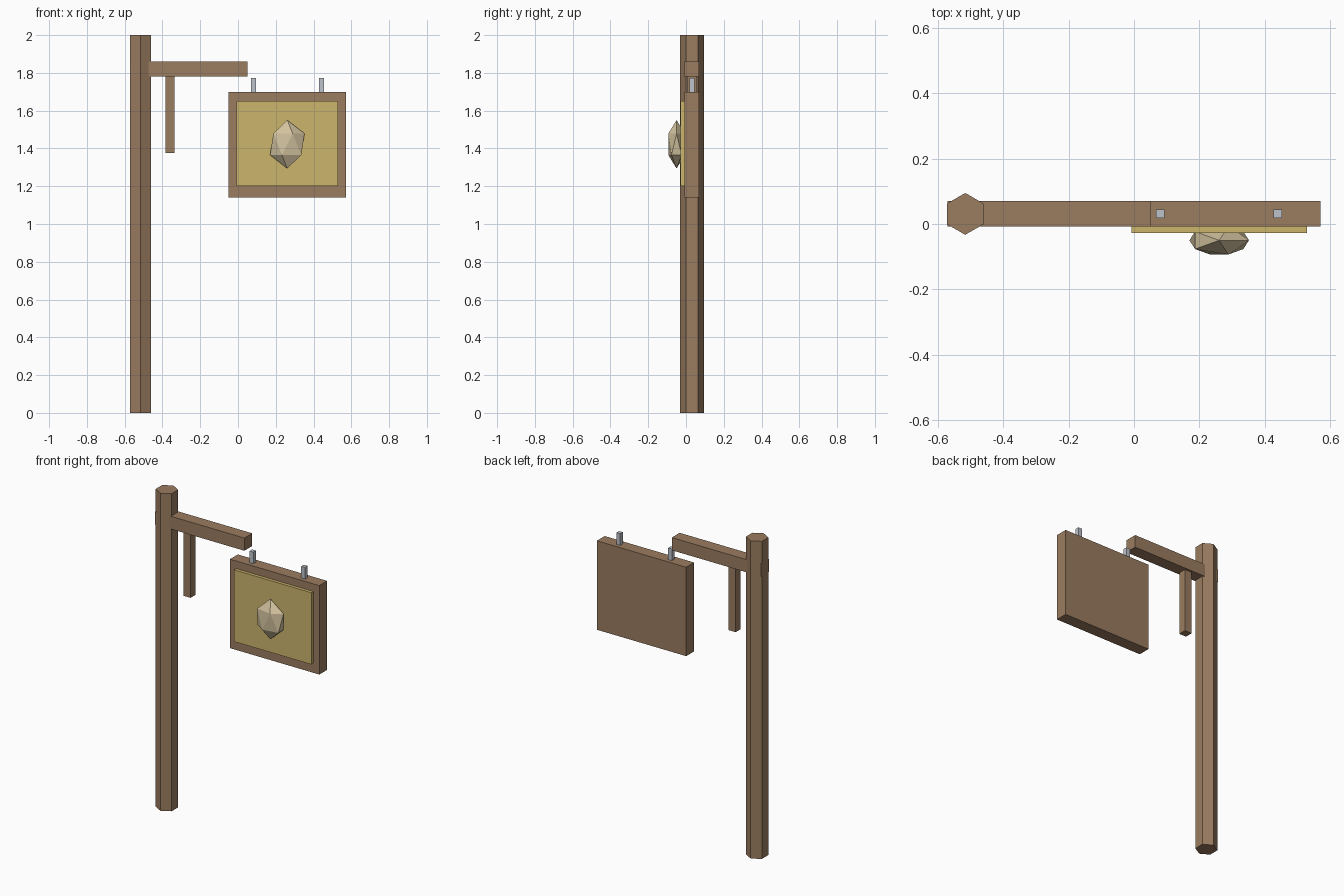
import bpy
import bmesh
from mathutils import Matrix, Vector

cube = bpy.data.objects.get("Cube")
if cube:
    bpy.data.objects.remove(cube, do_unlink=True)


def make_material(name, rgb):
    """Flat material from display values 0-255, stored as linear."""
    color = [((c / 255 + 0.055) / 1.055) ** 2.4 for c in rgb] + [1]
    mat = bpy.data.materials.new(name)
    mat.use_nodes = True
    mat.diffuse_color = color
    bsdf = mat.node_tree.nodes["Principled BSDF"]
    bsdf.inputs["Base Color"].default_value = color
    bsdf.inputs["Roughness"].default_value = 0.9
    return mat


wood = make_material("brown wood", (154, 124, 96))
gold = make_material("yellow paint", (203, 181, 108))
stone = make_material("pale stone", (210, 194, 158))
metal = make_material("grey metal", (190, 195, 203))


def finish(name, bm, mat):
    mesh = bpy.data.meshes.new(name)
    bm.to_mesh(mesh)
    bm.free()
    mesh.materials.append(mat)
    obj = bpy.data.objects.new(name, mesh)
    bpy.context.collection.objects.link(obj)


def box(name, low, high, mat):
    """Box between two opposite corners."""
    low, high = Vector(low), Vector(high)
    bm = bmesh.new()
    bmesh.ops.create_cube(bm, size=1)
    bmesh.ops.scale(bm, vec=high - low, verts=bm.verts)
    bmesh.ops.translate(bm, vec=(low + high) / 2, verts=bm.verts)
    finish(name, bm, mat)


MID = 0.031            # shared centre plane of the woodwork
HALF = 0.039           # half thickness of beam and board
POST_X = -0.517

# Six-sided post
bm = bmesh.new()
bmesh.ops.create_cone(bm, cap_ends=True, segments=6, radius1=0.064,
                      radius2=0.064, depth=2,
                      matrix=Matrix.Translation((POST_X, MID, 1)))
finish("post", bm, wood)

# Beam through the post, and the short upright hanging under it
box("beam", (-0.572, MID - HALF, 1.78), (0.05, MID + HALF, 1.86), wood)
box("brace", (-0.385, MID - 0.025, 1.375), (-0.335, MID + 0.025, 1.78), wood)

# Sign board with its painted panel
box("sign_board", (-0.05, MID - HALF, 1.14), (0.572, MID + HALF, 1.70), wood)
box("sign_panel", (-0.008, -0.028, 1.20), (0.53, -0.005, 1.652), gold)

# Hanging lugs
for side, x in (("right", 0.081), ("left", 0.441)):
    box(f"hanger_{side}", (x - 0.013, MID - 0.013, 1.69),
        (x + 0.013, MID + 0.013, 1.773), metal)

# Faceted emblem
bm = bmesh.new()
bmesh.ops.create_icosphere(bm, subdivisions=1, radius=1)
bmesh.ops.scale(bm, vec=(0.102, 0.051, 0.128), verts=bm.verts)
bmesh.ops.translate(bm, vec=(0.261, -0.05, 1.422), verts=bm.verts)
finish("emblem", bm, stone)
